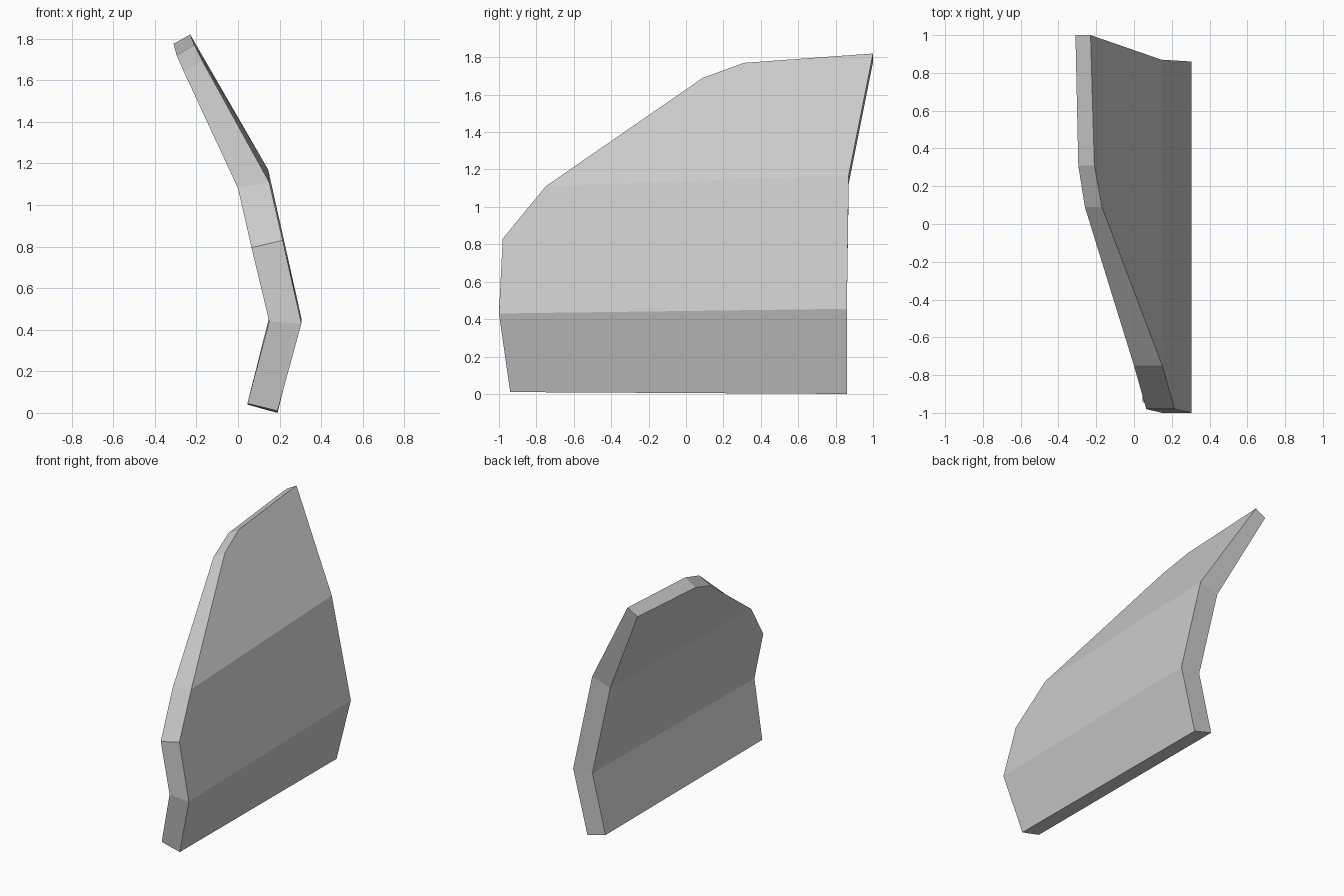
import bpy
import bmesh

cube = bpy.data.objects.get("Cube")
if cube:
    bpy.data.objects.remove(cube)

# Plain grey material
grey = bpy.data.materials.new("plain_grey")
grey.use_nodes = True
colour = (0.6, 0.6, 0.6, 1)
grey.diffuse_color = colour
grey.node_tree.nodes["Principled BSDF"].inputs["Base Color"].default_value = colour

# Rim stations from lower front, up over the top and down the back:
# y, then outer (x, z) and inner (x, z)
RIM = [
    (-0.94, (0.19, 0.01), (0.045, 0.045)),
    (-1.00, (0.305, 0.43), (0.15, 0.44)),
    (-0.98, (0.215, 0.83), (0.065, 0.795)),
    (-0.75, (0.15, 1.11), (0.0, 1.08)),
    (0.09, (-0.17, 1.69), (-0.26, 1.64)),
    (0.31, (-0.21, 1.77), (-0.295, 1.72)),
    (1.00, (-0.23, 1.82), (-0.31, 1.775)),
    (0.87, (0.145, 1.17), (0.0, 1.125)),
    (0.86, (0.305, 0.455), (0.15, 0.46)),
    (0.86, (0.19, 0.0), (0.045, 0.04)),
]
# Stations bounding the lower, middle and upper panels
PANELS = [(0, 1, 8, 9), (1, 2, 3, 7, 8), (3, 4, 5, 6, 7)]


def bent_plate(name):
    bm = bmesh.new()
    outer = [bm.verts.new((o[0], y, o[1])) for y, o, i in RIM]
    inner = [bm.verts.new((i[0], y, i[1])) for y, o, i in RIM]
    # Folded panels on both sides
    for panel in PANELS:
        for side in (outer, inner):
            bm.faces.new([side[k] for k in panel])
    # Rim all the way round
    for k in range(len(RIM)):
        n = (k + 1) % len(RIM)
        bm.faces.new((outer[k], outer[n], inner[n], inner[k]))
    bmesh.ops.recalc_face_normals(bm, faces=bm.faces)
    mesh = bpy.data.meshes.new(name)
    bm.to_mesh(mesh)
    bm.free()
    mesh.materials.append(grey)
    obj = bpy.data.objects.new(name, mesh)
    bpy.context.collection.objects.link(obj)
    return obj


bent_plate("bent_armour_plate")
